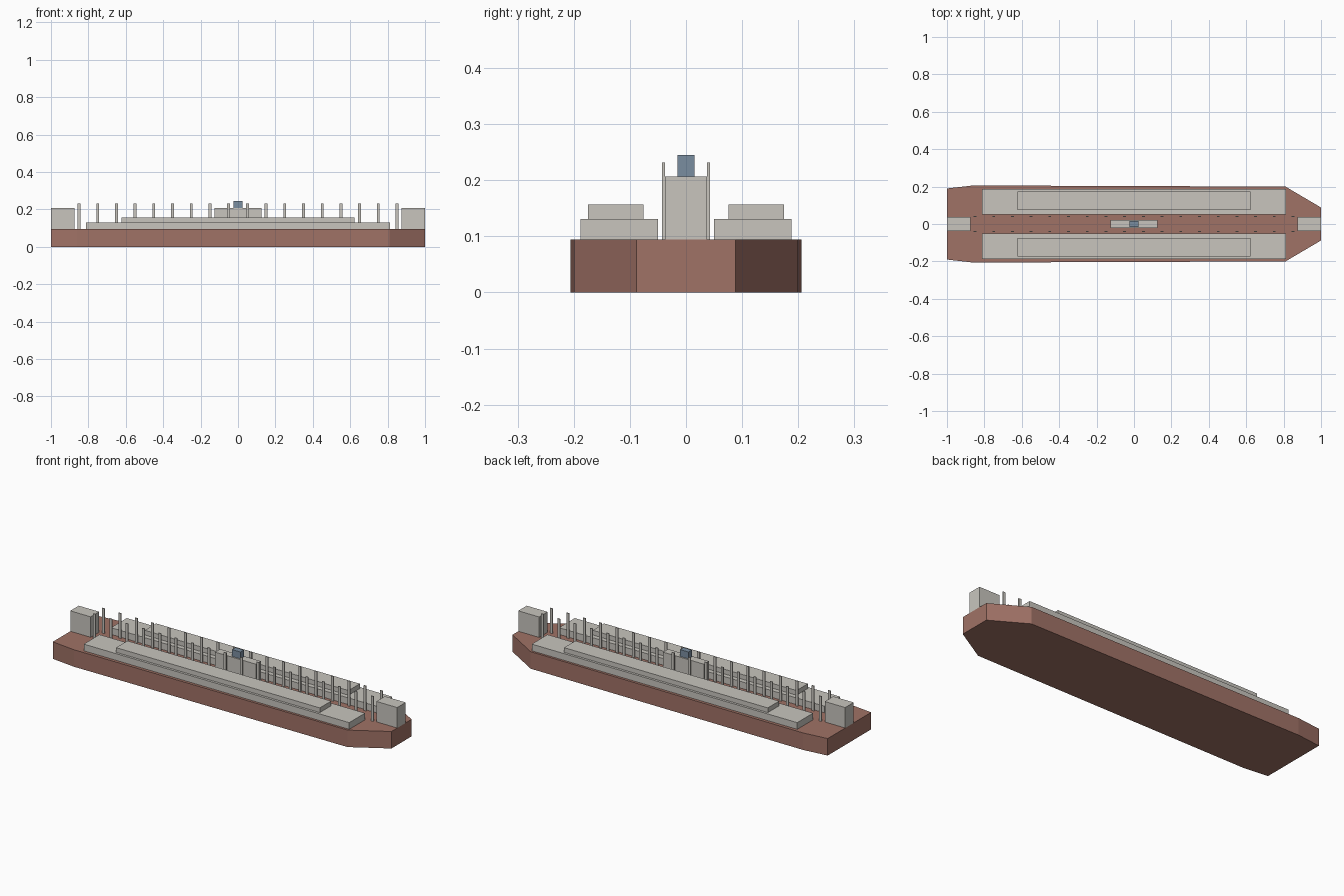
import bpy, bmesh

if "Cube" in bpy.data.objects:
    bpy.data.objects.remove(bpy.data.objects["Cube"])


def material(name, rgb):
    m = bpy.data.materials.new(name)
    m.diffuse_color = (*rgb, 1)
    m.use_nodes = True
    m.node_tree.nodes["Principled BSDF"].inputs["Base Color"].default_value = m.diffuse_color
    return m


RED = material("red_brown", (0.352, 0.168, 0.133))
GREY = material("warm_grey", (0.578, 0.558, 0.515))
BLUE = material("slate_blue", (0.195, 0.27, 0.352))
DECK = 0.094


def finish(name, bm, mat):
    bmesh.ops.recalc_face_normals(bm, faces=bm.faces)
    mesh = bpy.data.meshes.new(name)
    bm.to_mesh(mesh)
    bm.free()
    mesh.materials.append(mat)
    ob = bpy.data.objects.new(name, mesh)
    bpy.context.collection.objects.link(ob)
    return ob


def add_box(bm, x0, x1, y0, y1, z0, z1):
    verts = bmesh.ops.create_cube(bm, size=1)["verts"]
    bmesh.ops.scale(bm, vec=(x1 - x0, y1 - y0, z1 - z0), verts=verts)
    bmesh.ops.translate(bm, vec=((x0 + x1) / 2, (y0 + y1) / 2, (z0 + z1) / 2), verts=verts)


def box(name, mat, *bounds):
    bm = bmesh.new()
    add_box(bm, *bounds)
    return finish(name, bm, mat)


# Hull: half outline mirrored, then extruded upward
half = [(-1, 0.19), (-0.86, 0.206), (0.81, 0.2), (1, 0.088)]
outline = half + [(x, -y) for x, y in reversed(half)]
bm = bmesh.new()
base = bm.faces.new([bm.verts.new((x, y, 0)) for x, y in outline])
top = bmesh.ops.extrude_face_region(bm, geom=[base], use_keep_orig=True)["geom"]
bmesh.ops.translate(bm, vec=(0, 0, DECK),
                    verts=[v for v in top if isinstance(v, bmesh.types.BMVert)])
finish("hull", bm, RED)

# Two-step deckhouses and a row of posts on each side
for side, s in (("left", 1), ("right", -1)):
    for tier, x, near, far, z0, z1 in (("lower", 0.812, 0.05, 0.188, DECK, 0.131),
                                       ("upper", 0.623, 0.076, 0.175, 0.131, 0.157)):
        y0, y1 = sorted((s * near, s * far))
        box(f"{side}_{tier}_deckhouse", GREY, -x, x, y0, y1, z0, z1)
    bm = bmesh.new()
    for i in range(18):
        x = -0.85 + 0.1 * i
        add_box(bm, x - 0.0075, x + 0.0075, s * 0.040 - 0.0025, s * 0.040 + 0.0025, DECK, 0.232)
    finish(f"{side}_posts", bm, GREY)

# End blocks and the central tower
box("stern_block", GREY, -1, -0.875, -0.037, 0.037, DECK, 0.207)
box("bow_block", GREY, 0.873, 1, -0.037, 0.037, DECK, 0.207)
box("central_tower", GREY, -0.125, 0.125, -0.022, 0.022, DECK, 0.207)
box("control_cabin", BLUE, -0.025, 0.025, -0.015, 0.015, 0.207, 0.245)
